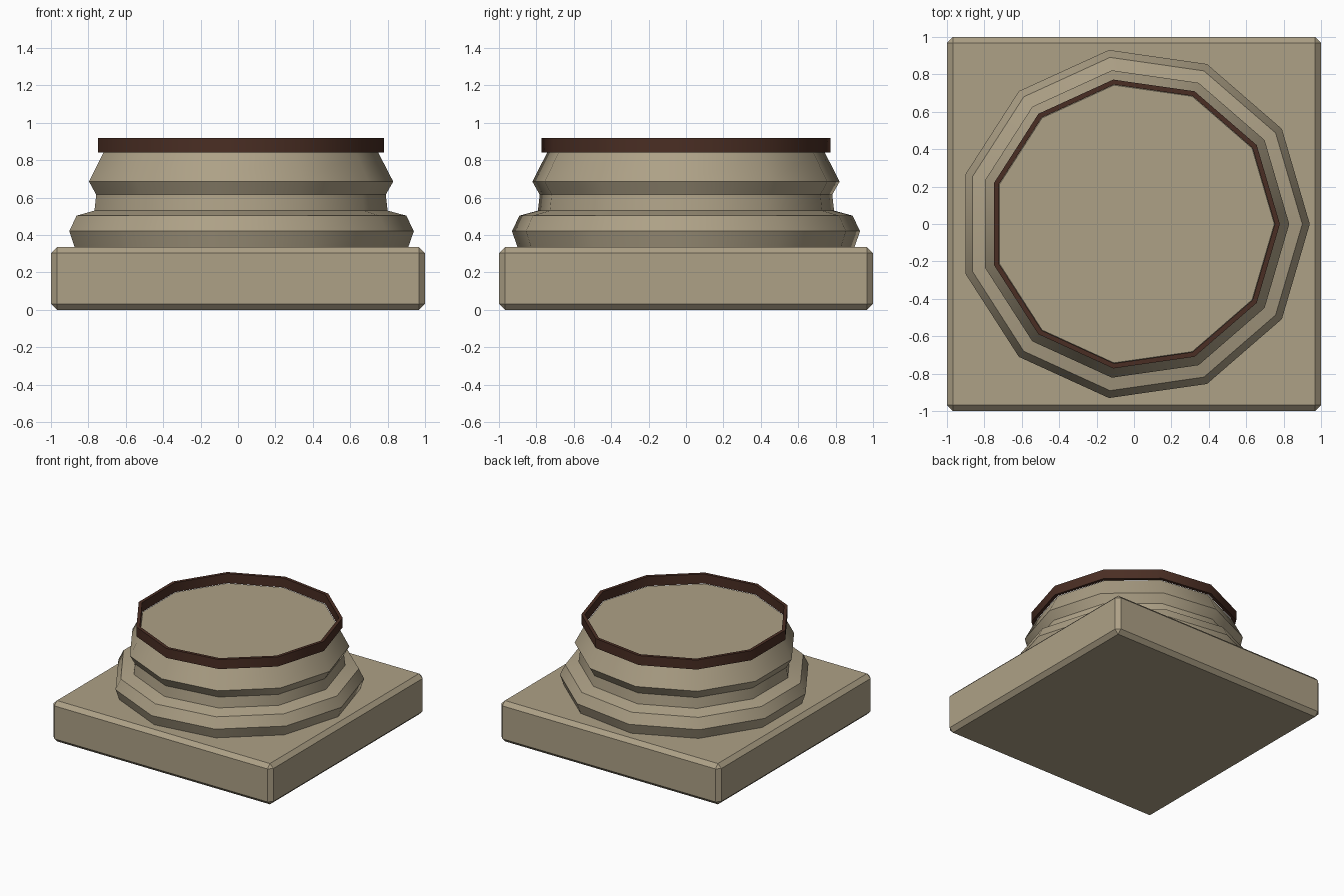
import bpy, bmesh, math

if "Cube" in bpy.data.objects:
    bpy.data.objects.remove(bpy.data.objects["Cube"])

def material(name, rgb):
    m = bpy.data.materials.new(name)
    m.diffuse_color = (*rgb, 1)
    m.use_nodes = True
    m.node_tree.nodes["Principled BSDF"].inputs["Base Color"].default_value = m.diffuse_color
    return m

stone = material("tan stone", (0.42, 0.355, 0.24))
brown = material("dark brown band", (0.068, 0.027, 0.017))
SIDES = 11

def finish(name, bm, mat, angle):
    bmesh.ops.recalc_face_normals(bm, faces=bm.faces[:])
    me = bpy.data.meshes.new(name)
    bm.to_mesh(me)
    bm.free()
    me.materials.append(mat)
    ob = bpy.data.objects.new(name, me)
    bpy.context.collection.objects.link(ob)
    bpy.ops.object.select_all(action='DESELECT')
    ob.select_set(True)
    bpy.context.view_layer.objects.active = ob
    bpy.ops.object.shade_smooth_by_angle(angle=math.radians(angle))
    return ob

def lathe(name, profile, mat, closed=False, cap=False):
    """Turn an (r, z) profile round the z axis, first corner on +x."""
    bm = bmesh.new()
    rings = [[bm.verts.new((r * math.cos(2 * math.pi * i / SIDES),
                            r * math.sin(2 * math.pi * i / SIDES), z))
              for i in range(SIDES)] for r, z in profile]
    pairs = list(zip(rings, rings[1:]))
    if closed:
        pairs.append((rings[-1], rings[0]))
    for a, b in pairs:
        for i in range(SIDES):
            j = (i + 1) % SIDES
            bm.faces.new((a[i], a[j], b[j], b[i]))
    if cap:
        bm.faces.new(rings[-1])
    return finish(name, bm, mat, 35)

# square plinth with chamfered edges
bm = bmesh.new()
bmesh.ops.create_cube(bm, size=1)
for v in bm.verts:
    v.co = (v.co.x * 2, v.co.y * 2, (v.co.z + 0.5) * 0.335)
bmesh.ops.bevel(bm, geom=bm.edges[:], offset=0.032, segments=1,
                affect='EDGES', profile=0.5)
finish("plinth", bm, stone, 30)

# moulded column base
lathe("column_base", [(0.91, 0.334), (0.94, 0.42), (0.90, 0.503), (0.80, 0.53),
                      (0.79, 0.615), (0.83, 0.685), (0.75, 0.84)],
      stone, cap=True)

# dark band round the top, standing proud of the cap
lathe("top_band", [(0.78, 0.84), (0.78, 0.918), (0.753, 0.918), (0.753, 0.84)],
      brown, closed=True)
